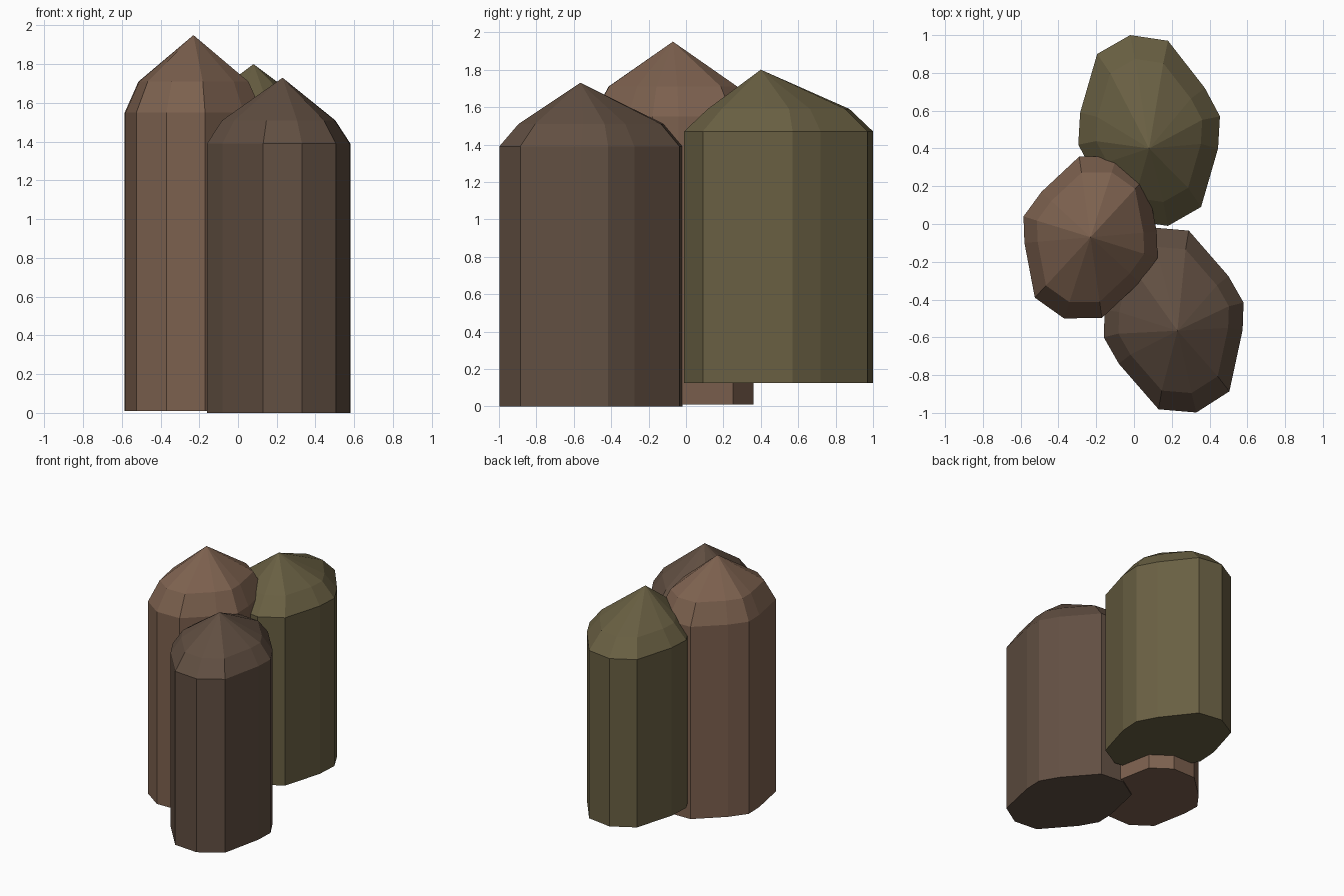
import bpy, bmesh

if "Cube" in bpy.data.objects:
    bpy.data.objects.remove(bpy.data.objects["Cube"])


def rock_column(name, color, center, half_outline, apex, z_base, z_rim, z_mid, mid_scale):
    """Point-symmetric prism with a bevelled shoulder and a faceted peak."""
    cx, cy = center
    outline = half_outline + [(2 * cx - x, 2 * cy - y) for x, y in half_outline]
    bm = bmesh.new()

    def ring(z, s):
        return [bm.verts.new((cx + (x - cx) * s, cy + (y - cy) * s, z)) for x, y in outline]

    rings = [ring(z_base, 1), ring(z_rim, 1), ring(z_mid, mid_scale)]
    n = len(outline)
    bm.faces.new(rings[0])
    for low, high in zip(rings, rings[1:]):
        for i in range(n):
            j = (i + 1) % n
            bm.faces.new((low[i], low[j], high[j], high[i]))
    tip = bm.verts.new(apex)
    for i in range(n):
        bm.faces.new((rings[2][i], rings[2][(i + 1) % n], tip))
    bmesh.ops.recalc_face_normals(bm, faces=bm.faces)

    mesh = bpy.data.meshes.new(name)
    bm.to_mesh(mesh)
    bm.free()
    mat = bpy.data.materials.new(name + "_stone")
    mat.diffuse_color = (*color, 1)
    mat.use_nodes = True
    mat.node_tree.nodes["Principled BSDF"].inputs["Base Color"].default_value = mat.diffuse_color
    mesh.materials.append(mat)
    bpy.context.collection.objects.link(bpy.data.objects.new(name, mesh))


# Tall rock on the left
rock_column("tall_rock", (0.205, 0.120, 0.078), (-0.23, -0.07),
            [(-0.29, 0.357), (-0.49, 0.17), (-0.585, 0.04),
             (-0.58, -0.10), (-0.525, -0.39), (-0.37, -0.50)],
            (-0.23, -0.07, 1.95), 0.01, 1.55, 1.71, 0.8)

# Mossy rock at the back, raised off the ground
rock_column("mossy_rock", (0.140, 0.115, 0.055), (0.08, 0.495),
            [(0.18, 0.97), (-0.02, 1.0), (-0.195, 0.90),
             (-0.285, 0.59), (-0.295, 0.42), (-0.215, 0.27)],
            (0.08, 0.40, 1.80), 0.125, 1.47, 1.59, 0.75)

# Dark rock at the front
rock_column("dark_rock", (0.120, 0.078, 0.054), (0.21, -0.508),
            [(0.29, -0.035), (0.09, -0.018), (-0.085, -0.13),
             (-0.155, -0.455), (-0.16, -0.60), (-0.08, -0.74)],
            (0.23, -0.565, 1.73), 0.0, 1.39, 1.51, 0.79)
